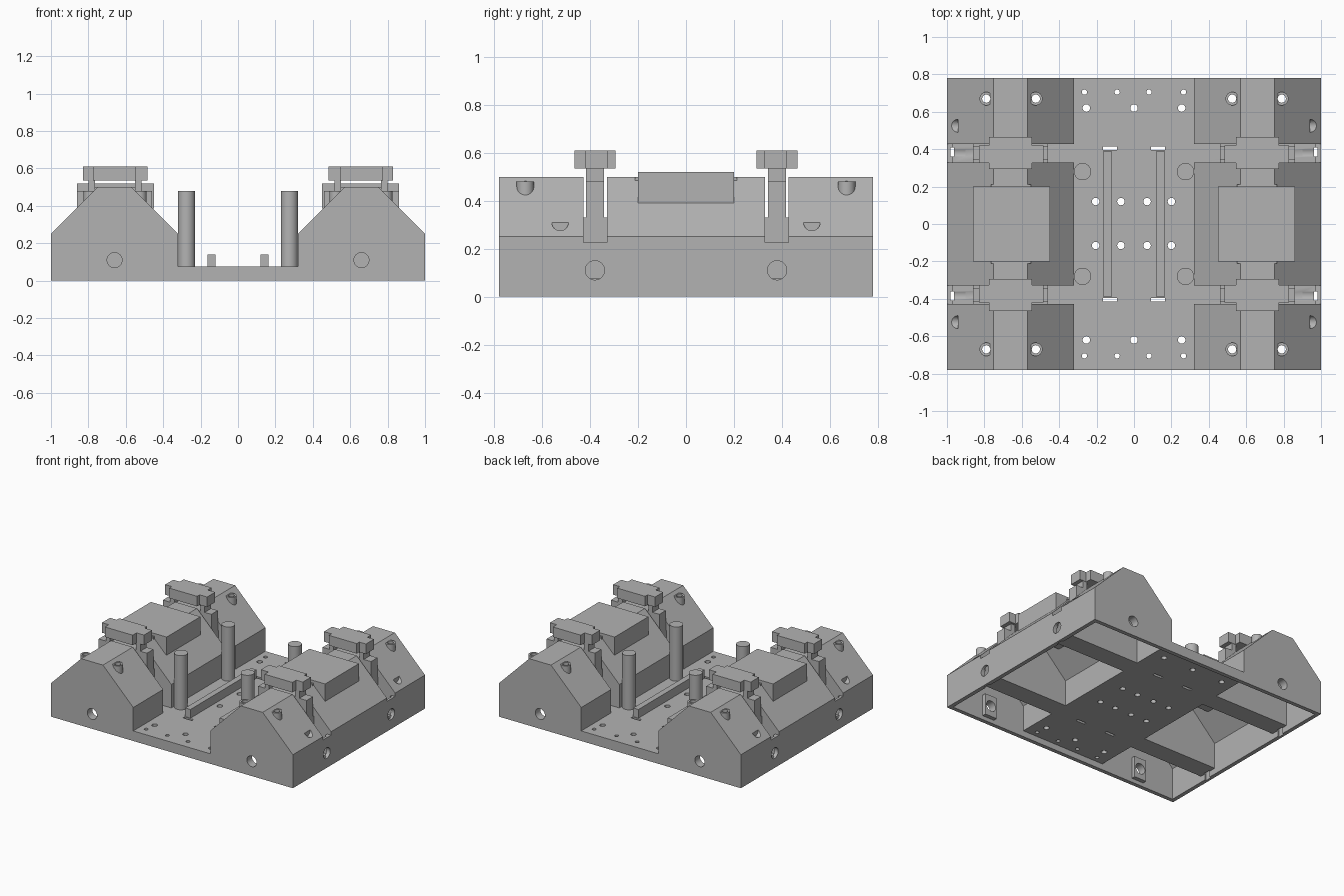
import bpy, bmesh, math
from mathutils import Matrix, Vector

cube = bpy.data.objects.get("Cube")
if cube:
    bpy.data.objects.remove(cube, do_unlink=True)

grey = bpy.data.materials.new("plain grey")
grey.use_nodes = True
COLOUR = (0.45, 0.45, 0.45, 1)
grey.diffuse_color = COLOUR
grey.node_tree.nodes["Principled BSDF"].inputs["Base Color"].default_value = COLOUR


def finish(name, bm):
    bmesh.ops.recalc_face_normals(bm, faces=bm.faces)
    mesh = bpy.data.meshes.new(name)
    bm.to_mesh(mesh)
    bm.free()
    mesh.materials.append(grey)
    ob = bpy.data.objects.new(name, mesh)
    bpy.context.collection.objects.link(ob)
    return ob


def box(name, x, y, z):
    bm = bmesh.new()
    bmesh.ops.create_cube(bm, size=1)
    for v in bm.verts:
        for i, (lo, hi) in enumerate((x, y, z)):
            v.co[i] = hi if v.co[i] > 0 else lo
    return finish(name, bm)


def cylinder(name, start, end, r, sides=32):
    a, b = Vector(start), Vector(end)
    turn = (b - a).to_track_quat("Z", "Y").to_matrix().to_4x4()
    bm = bmesh.new()
    bmesh.ops.create_cone(bm, cap_ends=True, segments=sides, radius1=r, radius2=r,
                          depth=(b - a).length,
                          matrix=Matrix.Translation((a + b) / 2) @ turn)
    return finish(name, bm)


def prism(name, outline, y0, y1):
    bm = bmesh.new()
    face = bm.faces.new([bm.verts.new((x, y0, z)) for x, z in outline])
    new = bmesh.ops.extrude_face_region(bm, geom=[face])["geom"]
    bmesh.ops.translate(bm, vec=(0, y1 - y0, 0),
                        verts=[g for g in new if isinstance(g, bmesh.types.BMVert)])
    return finish(name, bm)


def bake(ob):
    deps = bpy.context.evaluated_depsgraph_get()
    mesh = bpy.data.meshes.new_from_object(ob.evaluated_get(deps))
    ob.modifiers.clear()
    ob.data = mesh


def cut(ob, cutters):
    for c in cutters:
        m = ob.modifiers.new("cut", "BOOLEAN")
        m.operation, m.solver, m.object = "DIFFERENCE", "EXACT", c
    bake(ob)
    for c in cutters:
        bpy.data.objects.remove(c, do_unlink=True)


def mirrored(ob, x=True, y=False):
    m = ob.modifiers.new("mirror", "MIRROR")
    m.use_axis = (x, y, False)
    m.use_mirror_merge = False
    bake(ob)
    return ob


def drill(x, y, r):
    return cylinder("cutter", (x, y, -0.1), (x, y, 0.7), r, 20)


# Central deck with drilled holes and rail slots
deck = box("deck", (-0.34, 0.34), (-0.78, 0.78), (0.045, 0.075))
holes = [drill(x, y, 0.02) for x in (-0.205, -0.07, 0.07, 0.2) for y in (-0.115, 0.12)]
for s in (-1, 1):
    holes += [drill(x, 0.62 * s, 0.02) for x in (-0.255, 0, 0.255)]
    holes += [drill(x, 0.705 * s, 0.014) for x in (-0.265, -0.09, 0.08, 0.265)]
    for t in (-1, 1):
        xs = sorted((0.09 * t, 0.165 * t))
        ys = sorted((0.395 * s, 0.415 * s))
        holes.append(box("cutter", xs, ys, (0, 0.2)))
cut(deck, holes)
mirrored(box("end_rim", (-0.34, 0.34), (0.75, 0.78), (0, 0.05)), False, True)

# Gabled side housing: hollow shell with two bracket notches
housing = prism("side_housing", [(0.32, 0), (1, 0), (1, 0.25), (0.75, 0.5),
                                 (0.57, 0.5), (0.32, 0.25)], -0.78, 0.78)
inner = [(0.35, -0.1), (0.97, -0.1), (0.97, 0.238), (0.738, 0.47), (0.582, 0.47), (0.35, 0.238)]
tools = [prism("cutter", inner, a, b) for a, b in ((-0.75, -0.45), (-0.305, 0.305), (0.45, 0.75))]
tools.append(box("cutter", (0.2, 0.97), (-0.75, 0.75), (-0.1, 0.045)))
for s in (-1, 1):
    slot = sorted((0.33 * s, 0.427 * s))
    tools += [
        box("cutter", (0.2, 0.97), slot, (0.075, 0.7)),
        box("cutter", (0.9, 1.1), slot, (0.225, 0.7)),
        box("cutter", (0.962, 0.982), sorted((0.36 * s, 0.41 * s)), (-0.1, 0.3)),
        cylinder("cutter", (0.9, 0.38 * s, 0.11), (1.1, 0.38 * s, 0.11), 0.04),
        cylinder("cutter", (0.66, 0.7 * s, 0.11), (0.66, 0.9 * s, 0.11), 0.04),
        cylinder("cutter", (0.94, 0.525 * s, 0.31), (1.1, 0.525 * s, 0.31), 0.035),
        drill(0.79, 0.67 * s, 0.022),
        drill(0.525, 0.67 * s, 0.022),
    ]
cut(housing, tools)
mirrored(housing)

# Raised block and its small end ribs on each housing
mirrored(box("roof_block", (0.45, 0.86), (-0.2, 0.2), (0.385, 0.52)))
mirrored(box("block_rib", (0.55, 0.765), (-0.212, 0.212), (0.46, 0.5)))

# Screw bosses on the slopes
for label, x in (("outer", 0.79), ("inner", 0.525)):
    boss = cylinder(label + "_screw_boss", (x, 0.67, 0.39), (x, 0.67, 0.48), 0.036)
    cut(boss, [drill(x, 0.67, 0.022)])
    mirrored(boss, True, True)

# Reinforcing plate behind each end hole
pad = box("hole_plate", (0.61, 0.71), (0.72, 0.755), (0.03, 0.19))
cut(pad, [cylinder("cutter", (0.66, 0.6, 0.11), (0.66, 0.9, 0.11), 0.04)])
mirrored(pad, True, True)

# Brackets standing in the notches, with wide heads
bracket = [
    ("bracket_foot", (0.46, 0.86), (0.33, 0.427), (0.07, 0.33)),
    ("bracket_stem", (0.46, 0.86), (0.342, 0.418), (0.33, 0.48)),
    ("bracket_inner_leg", (0.515, 0.55), (0.342, 0.418), (0.47, 0.54)),
    ("bracket_outer_leg", (0.765, 0.8), (0.342, 0.418), (0.47, 0.54)),
    ("bracket_head", (0.545, 0.775), (0.295, 0.465), (0.535, 0.61)),
    ("bracket_head_ends", (0.483, 0.83), (0.325, 0.42), (0.535, 0.61)),
]
for part in bracket:
    mirrored(box(*part), True, True)

# Deck pillars and rails
pillar = mirrored(cylinder("pillar", (0.275, 0.28, 0.07), (0.275, 0.28, 0.48), 0.046, 40), True, True)
mirrored(box("deck_rail", (0.12, 0.163), (-0.39, 0.39), (0.07, 0.14)))

# Smooth the round surfaces, keep the hard edges
for ob in bpy.context.collection.objects:
    ob.select_set(ob.type == "MESH")
bpy.context.view_layer.objects.active = pillar
bpy.ops.object.shade_smooth_by_angle(angle=math.radians(30))
